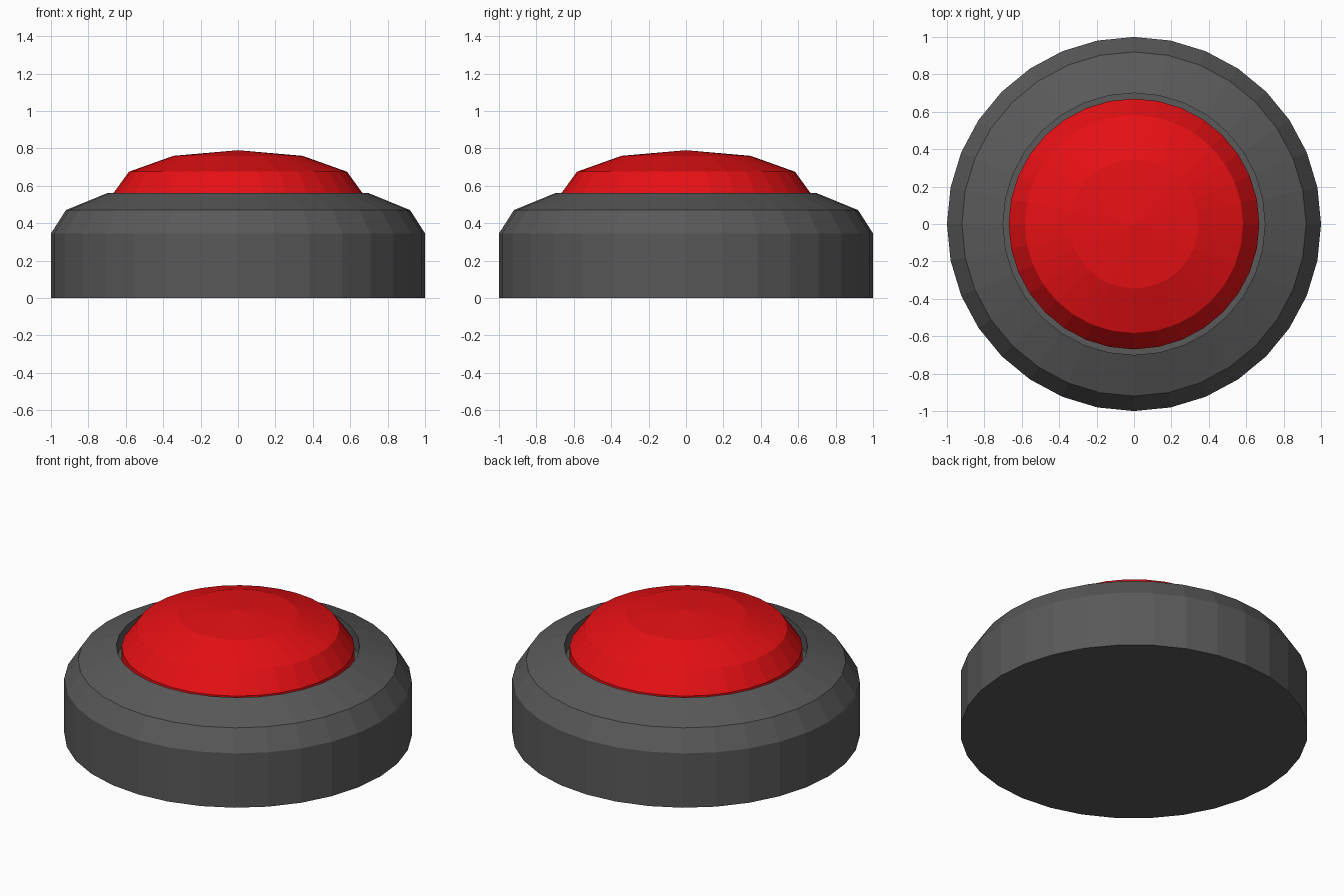
import bpy, bmesh
from math import cos, sin, pi

if "Cube" in bpy.data.objects:
    bpy.data.objects.remove(bpy.data.objects["Cube"])

SIDES = 32


def lathe(name, profile, color=None):
    """Revolve (radius, z) points around z; radius 0 makes a pole."""
    bm = bmesh.new()
    rings = []
    for r, z in profile:
        n = SIDES if r > 0 else 1
        rings.append([bm.verts.new((r * cos(2 * pi * i / SIDES),
                                    r * sin(2 * pi * i / SIDES), z)) for i in range(n)])
    for a, b in zip(rings, rings[1:]):
        for i in range(SIDES):
            j = (i + 1) % SIDES
            quad = [a[i % len(a)], a[j % len(a)], b[j % len(b)], b[i % len(b)]]
            bm.faces.new(list(dict.fromkeys(quad)))
    bmesh.ops.recalc_face_normals(bm, faces=bm.faces)
    mesh = bpy.data.meshes.new(name)
    bm.to_mesh(mesh)
    bm.free()
    obj = bpy.data.objects.new(name, mesh)
    bpy.context.collection.objects.link(obj)
    if color:
        mat = bpy.data.materials.new(name + "_paint")
        mat.diffuse_color = color
        mat.use_nodes = True
        mat.node_tree.nodes["Principled BSDF"].inputs["Base Color"].default_value = mat.diffuse_color
        mesh.materials.append(mat)
    return obj


# Housing with bevelled shoulder and a recess for the button
lathe("housing", [(0, 0), (1, 0), (1, 0.345), (0.92, 0.47), (0.70, 0.56),
                  (0.70, 0.46), (0, 0.46)], (0.1, 0.1, 0.1, 1))

# Domed push button seated in the recess
lathe("push_button", [(0, 0.465), (0.67, 0.465), (0.67, 0.555), (0.583, 0.675),
                      (0.345, 0.76), (0, 0.79)], (0.8, 0.005, 0.007, 1))
